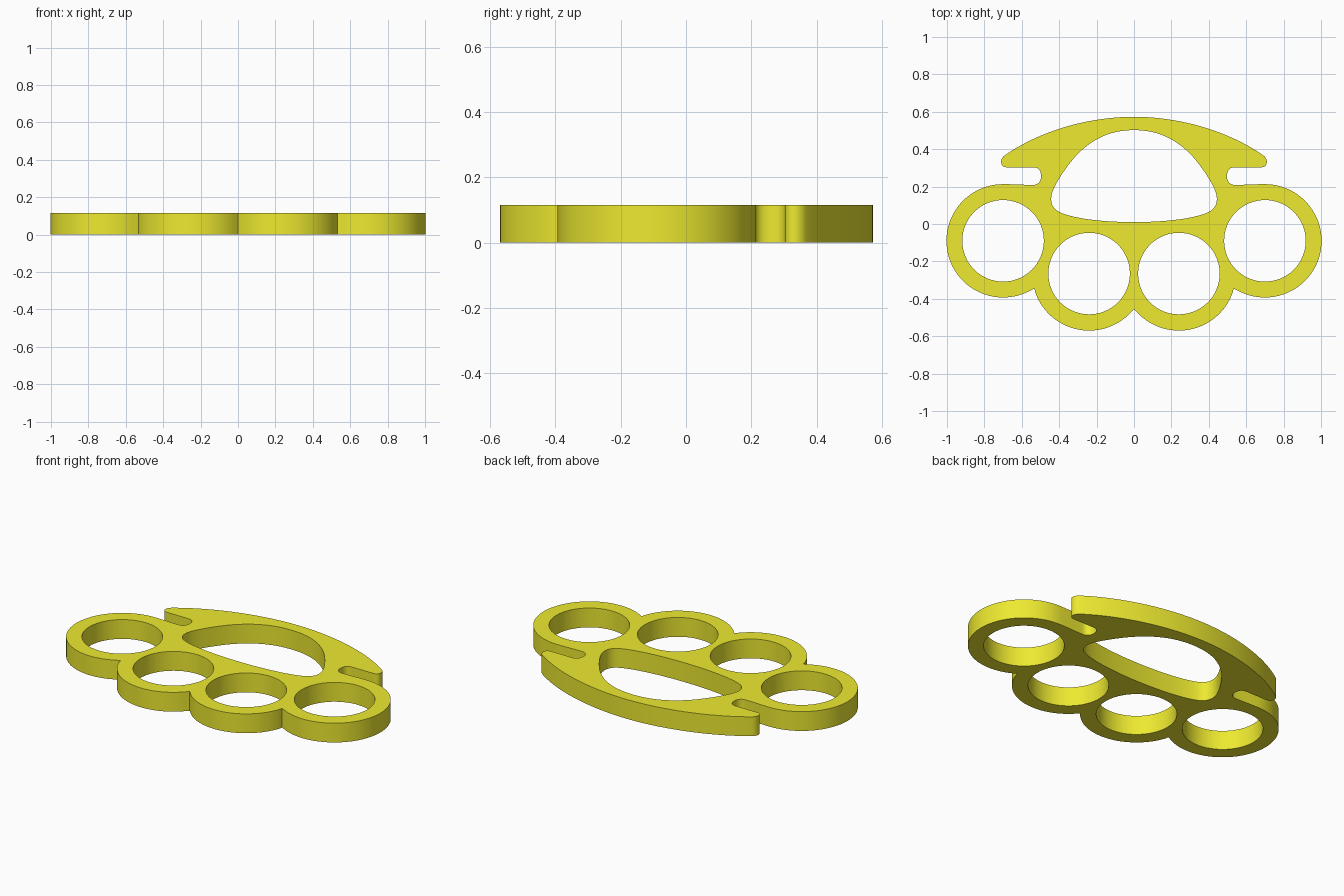
import bpy, bmesh, math
from mathutils import Vector
from mathutils.geometry import interpolate_bezier

if "Cube" in bpy.data.objects:
    bpy.data.objects.remove(bpy.data.objects["Cube"])

THICK = 0.115
OUTER, INNER = (0.70, -0.09), (0.24, -0.265)   # ring centres, right half
R_OUT, R_HOLE = 0.303, 0.218


def arc(c, r, a0, a1, n=32):
    return [(c[0] + r * math.cos(a0 + (a1 - a0) * i / n),
             c[1] + r * math.sin(a0 + (a1 - a0) * i / n)) for i in range(n + 1)]


def bez(p0, h0, h1, p1, n=14):
    pts = interpolate_bezier(*[Vector((*p, 0)) for p in (p0, h0, h1, p1)], n)
    return [(p.x, p.y) for p in pts]


def angle(c, p):
    return math.atan2(p[1] - c[1], p[0] - c[0])


def mirrored_loop(half):
    # half runs from the centre line at the bottom to the centre line at the top
    loop = half + [(-x, y) for x, y in reversed(half)]
    out = []
    for p in loop:
        if not out or math.dist(p, out[-1]) > 1e-4:
            out.append(p)
    if math.dist(out[0], out[-1]) < 1e-4:
        out.pop()
    return out


# Outer outline: two ring arcs, side notch, pointed wing, arched back
low, mid = (0.0, -0.455), (0.532, -0.345)
half = arc(INNER, R_OUT + 0.002, angle(INNER, low), angle(INNER, mid))
half[0] = low
half[-1] = mid
half += arc(OUTER, R_OUT, angle(OUTER, mid), math.pi / 2, 48)[1:]
half += bez((0.70, 0.213), (0.64, 0.213), (0.60, 0.209), (0.54, 0.209))
half += bez((0.54, 0.209), (0.51, 0.209), (0.497, 0.23), (0.497, 0.255))
half += bez((0.497, 0.255), (0.497, 0.285), (0.51, 0.303), (0.54, 0.303))
half += [(0.68, 0.303)]
half += bez((0.68, 0.303), (0.715, 0.303), (0.722, 0.345), (0.69, 0.368))
half += bez((0.69, 0.368), (0.50, 0.50), (0.24, 0.573), (0.0, 0.573), 30)
outline = mirrored_loop(half)

# Palm opening
palm = bez((0, 0.01), (0.16, 0.01), (0.32, 0.028), (0.395, 0.062), 20)
palm += bez((0.395, 0.062), (0.435, 0.08), (0.452, 0.115), (0.438, 0.165))
palm += bez((0.438, 0.165), (0.425, 0.215), (0.35, 0.325), (0.30, 0.375))
palm += bez((0.30, 0.375), (0.215, 0.46), (0.12, 0.502), (0, 0.502), 20)

loops = [outline, mirrored_loop(palm)]
# Four finger holes
for cx, cy in (OUTER, INNER):
    for s in (-1, 1):
        loops.append(arc((s * cx, cy), R_HOLE, 0, 2 * math.pi, 64)[:-1])

# Filled flat curve with holes, extruded to full thickness
cu = bpy.data.curves.new("plate_profile", 'CURVE')
cu.dimensions = '2D'
cu.fill_mode = 'BOTH'
cu.extrude = THICK / 2
for pts in loops:
    sp = cu.splines.new('POLY')
    sp.points.add(len(pts) - 1)
    for p, (x, y) in zip(sp.points, pts):
        p.co = (x, y, 0, 1)
    sp.use_cyclic_u = True
tmp = bpy.data.objects.new("plate_profile", cu)
bpy.context.collection.objects.link(tmp)
bpy.context.view_layer.update()
me = bpy.data.meshes.new_from_object(
    tmp.evaluated_get(bpy.context.evaluated_depsgraph_get()))
bpy.data.objects.remove(tmp)

# Weld caps to walls and sit on the ground
bm = bmesh.new()
bm.from_mesh(me)
bmesh.ops.remove_doubles(bm, verts=bm.verts, dist=1e-5)
bmesh.ops.translate(bm, verts=bm.verts, vec=(0, 0, THICK / 2))
bmesh.ops.recalc_face_normals(bm, faces=bm.faces)
bm.to_mesh(me)
bm.free()

grip = bpy.data.objects.new("four_ring_grip", me)
bpy.context.collection.objects.link(grip)
mat = bpy.data.materials.new("yellow")
mat.diffuse_color = (0.85, 0.82, 0.03, 1)
mat.use_nodes = True
mat.node_tree.nodes["Principled BSDF"].inputs["Base Color"].default_value = mat.diffuse_color
me.materials.clear()
me.materials.append(mat)
bpy.context.view_layer.objects.active = grip
grip.select_set(True)
bpy.ops.object.shade_smooth_by_angle(angle=math.radians(30))
